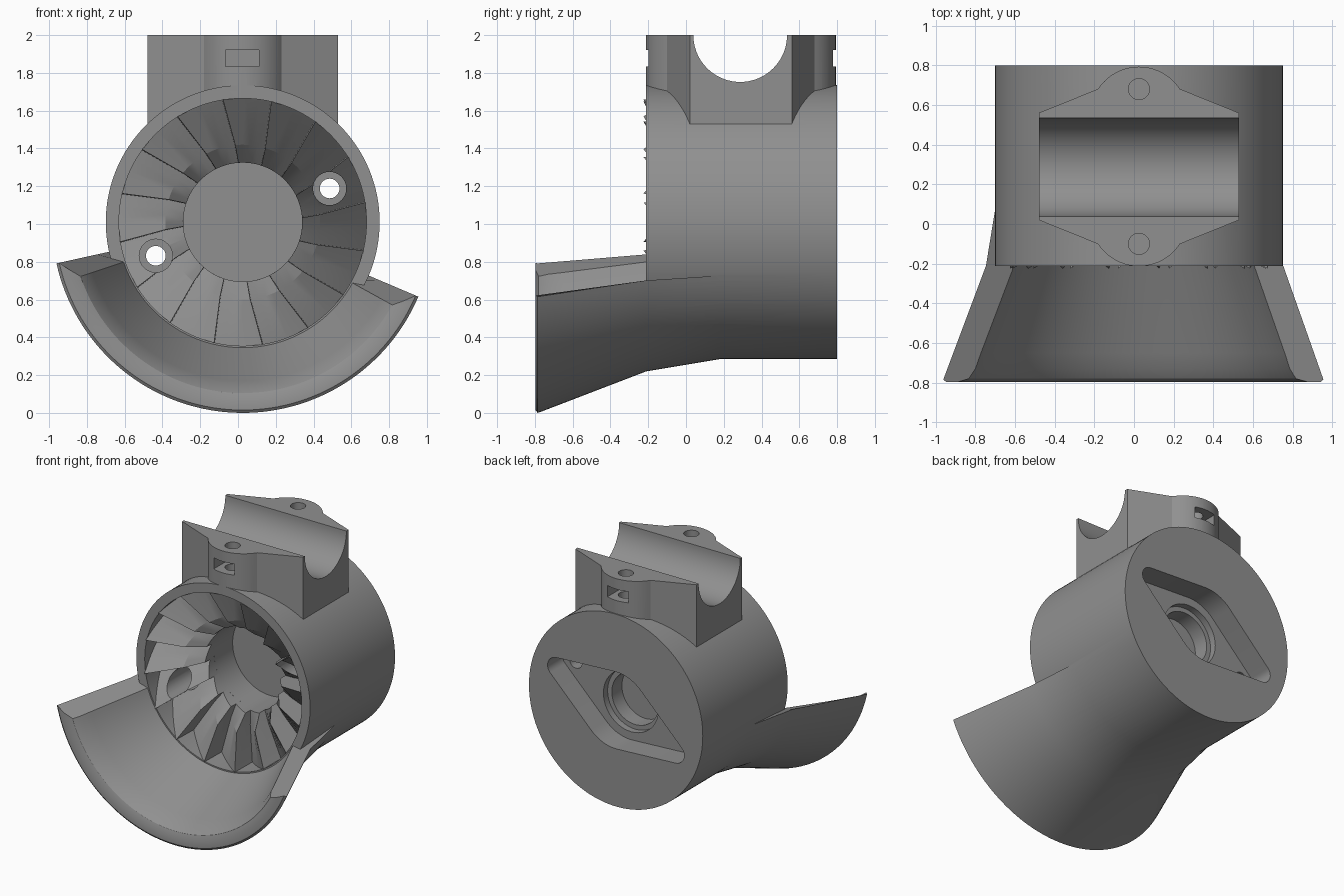
import bpy, bmesh, math
from math import sin, cos, pi, radians

if "Cube" in bpy.data.objects:
    bpy.data.objects.remove(bpy.data.objects["Cube"])

CX, CZ = 0.025, 1.01          # axis of the round housing (runs along y)
MID = 0.29                    # y centre of the clamp block

grey = bpy.data.materials.new("matte grey")
grey.diffuse_color = (0.28, 0.28, 0.28, 1)
grey.use_nodes = True
grey.node_tree.nodes["Principled BSDF"].inputs["Base Color"].default_value = grey.diffuse_color


def finish(name, bm):
    bmesh.ops.recalc_face_normals(bm, faces=bm.faces)
    me = bpy.data.meshes.new(name)
    bm.to_mesh(me)
    bm.free()
    ob = bpy.data.objects.new(name, me)
    bpy.context.collection.objects.link(ob)
    me.materials.append(grey)
    return ob


def prism(name, pts, axis, a, b):
    """Extrude a 2D outline along an axis from a to b."""
    place = {'X': lambda p, h: (h, p[0], p[1]),
             'Y': lambda p, h: (p[0], h, p[1]),
             'Z': lambda p, h: (p[0], p[1], h)}[axis]
    bm = bmesh.new()
    lo = [bm.verts.new(place(p, a)) for p in pts]
    hi = [bm.verts.new(place(p, b)) for p in pts]
    bm.faces.new(lo)
    bm.faces.new(hi)
    n = len(pts)
    for i in range(n):
        j = (i + 1) % n
        bm.faces.new((lo[i], lo[j], hi[j], hi[i]))
    return finish(name, bm)


def arc(x, y, r, a0, a1, n):
    return [(x + r * cos(radians(a0 + (a1 - a0) * i / n)),
             y + r * sin(radians(a0 + (a1 - a0) * i / n))) for i in range(n + 1)]


def disc(name, x, y, r, axis, a, b, n=48):
    return prism(name, arc(x, y, r, 0, 360, n)[:-1], axis, a, b)


def boolean(ob, others, op, keep=False):
    for o in others:
        bpy.context.view_layer.objects.active = ob
        m = ob.modifiers.new(op, 'BOOLEAN')
        m.operation, m.object, m.solver = op, o, 'EXACT'
        bpy.ops.object.modifier_apply(modifier=m.name)
        if not keep:
            bpy.data.objects.remove(o)


def rings(name, loops, closed):
    """Skin a series of equal closed loops; cap the ends when open."""
    bm = bmesh.new()
    vs = [[bm.verts.new(p) for p in loop] for loop in loops]
    n = len(vs[0])
    for k in range(len(vs) if closed else len(vs) - 1):
        A, B = vs[k], vs[(k + 1) % len(vs)]
        for i in range(n):
            j = (i + 1) % n
            bm.faces.new((A[i], A[j], B[j], B[i]))
    if not closed:
        bm.faces.new(vs[0])
        bm.faces.new(vs[-1])
    return finish(name, bm)


def polar(r, deg, y):
    return (CX + r * cos(radians(deg)), y, CZ + r * sin(radians(deg)))


# Round housing
housing = disc("housing", CX, CZ, 0.725, 'Y', -0.212, 0.80, 128)

# Clamp block with a rounded boss on the front and back
outline = []
for s in (-1, 1):
    outline += [(CX + s * 0.505, MID + s * 0.27), (CX + s * 0.205, MID + s * 0.39)][::1]
    boss = arc(CX, MID + s * 0.257, 0.246, 0, 1, 1)
outline = []
for base in (0, 180):
    s = -1 if base == 0 else 1
    outline.append((CX + s * 0.505, MID + s * 0.27))
    outline += arc(CX, MID + s * 0.257, 0.246, base + 213, base + 327, 20)
    outline.append((CX - s * 0.505, MID + s * 0.27))
block = prism("clamp_block", outline, 'Z', 1.40, 2.0)

# Flared scoop under the front opening: (radius, y) section swept round the axis
section = [(0.66, 0.24), (0.715, 0.24), (0.79, -0.21), (1.005, -0.77), (1.01, -0.785),
           (0.995, -0.797), (0.95, -0.797), (0.905, -0.78), (0.87, -0.73), (0.84, -0.65),
           (0.66, -0.20)]
inner = {0, 7, 8, 9, 10}
loops = []
for k in range(65):
    t = k / 64
    loop = []
    for i, (r, y) in enumerate(section):
        trim = 6 if i in inner else (3 if i == 6 else 0)     # slanted end faces
        a0, a1 = 192.5 + trim, 337 - trim
        loop.append(polar(r, a0 + (a1 - a0) * t, y))
    loops.append(loop)
scoop = rings("scoop", loops, False)
boolean(housing, [block, scoop], 'UNION')

# Front cavity, centre bore and rear bearing recess
cuts = [disc("cavity", CX, CZ, 0.655, 'Y', -0.4, 0.13, 128),
        disc("bore", CX, CZ, 0.315, 'Y', 0.0, 0.35, 64),
        disc("rear_recess", CX, CZ, 0.23, 'Y', 0.57, 0.70),
        disc("rear_bore", CX, CZ, 0.195, 'Y', 0.45, 0.70)]

# Tapered slot in the back: wide centre, narrow rounded ends
tilt, reach, R, r = 21, 0.53, 0.29, 0.075
w = math.degrees(math.acos((R - r) / reach))
slot = []
for base in (0, 180):
    d = radians(tilt + base)
    slot += arc(CX + reach * cos(d), CZ + reach * sin(d), r,
                tilt + base - w, tilt + base + w, 14)
    slot += arc(CX, CZ, R, tilt + base + w, tilt + base + 180 - w, 10)
cuts.append(prism("rear_slot", slot, 'Y', 0.62, 0.9))

# Saddle, screw holes and nut slots in the clamp block
cuts.append(disc("saddle", MID - 0.003, 2.0, 0.248, 'X', -0.8, 0.8, 72))
for s in (-1, 1):
    cuts.append(disc("screw_hole", CX, MID + s * 0.39, 0.053, 'Z', 1.78, 2.1, 32))
    y0, y1 = sorted((MID + s * 0.31, MID + s * 0.6))
    cuts.append(prism("nut_slot", [(-0.065, y0), (0.11, y0), (0.11, y1), (-0.065, y1)],
                      'Z', 1.835, 1.92))
boolean(housing, cuts, 'DIFFERENCE')

# Ring of sixteen ratchet teeth inside the cavity
loops = []
for i in range(16):
    for t in (0, 0.25, 0.5, 0.75, 0.985):
        a = 77 + 22.5 * (i + t)
        tops = [(0.657, -0.02, -0.228), (0.41, 0.05, -0.11), (0.315, 0.08, 0.02)]
        loop = [polar(0.657, a, 0.14)]
        for rad, valley, peak in tops:
            skew = 5 * (0.657 - rad) / 0.342
            loop.append(polar(rad, a - skew, valley + t * (peak - valley)))
        loop.append(polar(0.315, a - 5, 0.14))
        loops.append(loop)
teeth = rings("ratchet_teeth", loops, True)

# Two stepped fixing holes through teeth and housing
for s in (-1, 1):
    x = CX + s * 0.46
    z = CZ + s * 0.178
    wide = disc("wide_hole", x, z, 0.088, 'Y', -0.4, 0.30, 32)
    thin = disc("thin_hole", x, z, 0.052, 'Y', 0.1, 0.70, 32)
    boolean(teeth, [wide], 'DIFFERENCE', keep=True)
    boolean(housing, [wide, thin], 'DIFFERENCE')

# Smooth round surfaces, keep edges crisp
for ob in (housing, teeth):
    bpy.ops.object.select_all(action='DESELECT')
    ob.select_set(True)
    bpy.context.view_layer.objects.active = ob
    bpy.ops.object.shade_smooth_by_angle(angle=radians(25))
